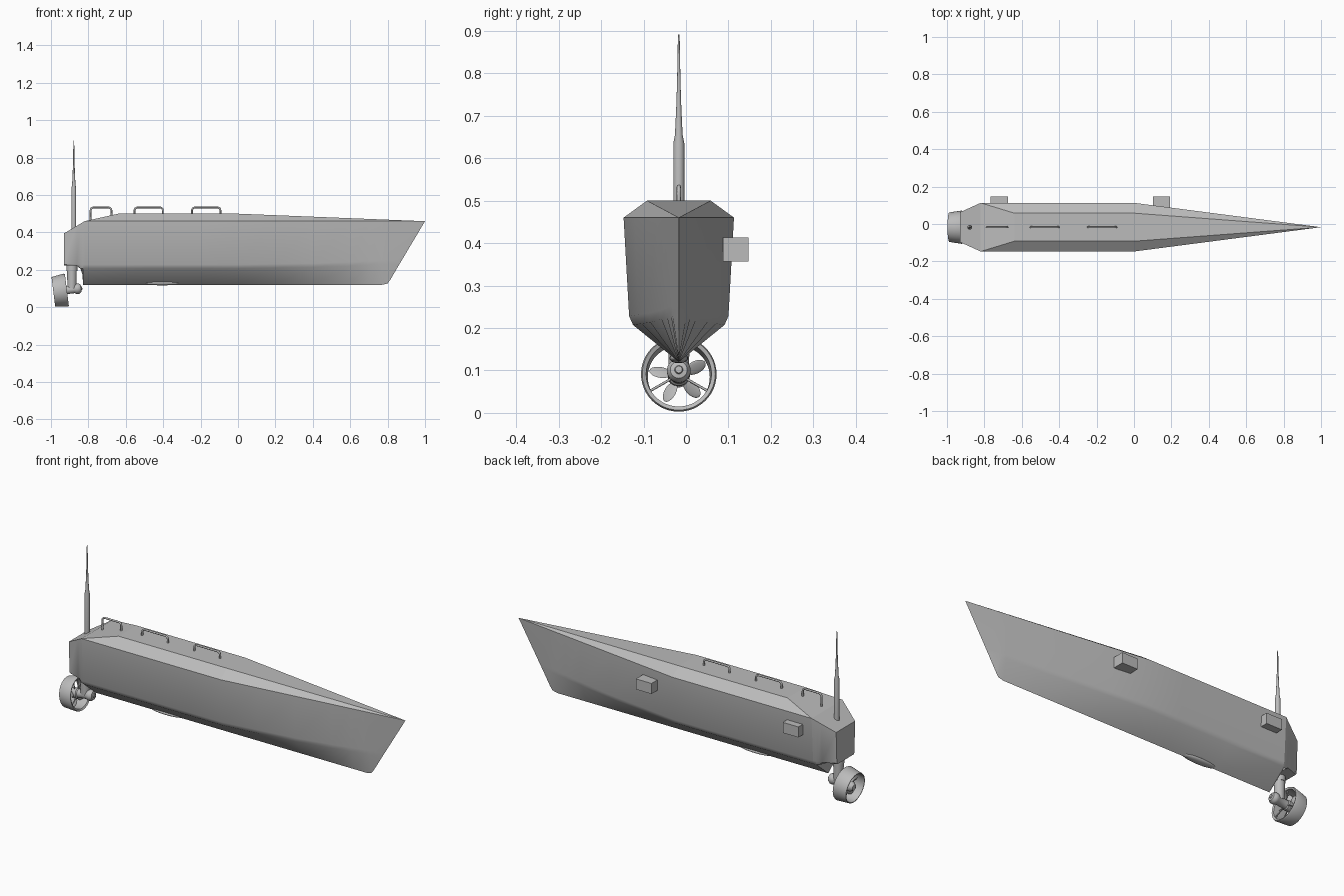
import bpy, bmesh, math
from mathutils import Vector, Matrix

cube = bpy.data.objects.get("Cube")
if cube:
    bpy.data.objects.remove(cube, do_unlink=True)

CY = -0.017  # centreline of the boat

grey = bpy.data.materials.new("hull_grey")
grey.use_nodes = True
grey.diffuse_color = (0.5, 0.5, 0.5, 1)
grey.node_tree.nodes["Principled BSDF"].inputs["Base Color"].default_value = (0.5, 0.5, 0.5, 1)


def finish(name, bm, smooth=None):
    bmesh.ops.remove_doubles(bm, verts=bm.verts, dist=0.0001)
    bmesh.ops.recalc_face_normals(bm, faces=bm.faces)
    mesh = bpy.data.meshes.new(name)
    bm.to_mesh(mesh)
    bm.free()
    mesh.materials.append(grey)
    ob = bpy.data.objects.new(name, mesh)
    bpy.context.collection.objects.link(ob)
    if smooth:
        bpy.ops.object.select_all(action='DESELECT')
        ob.select_set(True)
        bpy.context.view_layer.objects.active = ob
        bpy.ops.object.shade_smooth_by_angle(angle=math.radians(smooth))
    return ob


def lerp(points, x):
    for (x0, v0), (x1, v1) in zip(points, points[1:]):
        if x <= x1:
            return v0 + (v1 - v0) * (x - x0) / (x1 - x0)
    return points[-1][1]


def lathe(name, profile, loc, axis=(0, 0, 1), closed=False, n=32, smooth=35):
    """Revolve (radius, distance) pairs about an axis."""
    q = Vector(axis).to_track_quat('Z', 'Y')
    bm = bmesh.new()
    rings = []
    for r, h in profile:
        rings.append([bm.verts.new(Vector(loc) + q @ Vector(
            (r * math.cos(math.tau * i / n), r * math.sin(math.tau * i / n), h))) for i in range(n)])
    pairs = list(zip(rings, rings[1:]))
    if closed:
        pairs.append((rings[-1], rings[0]))
    for a, b in pairs:
        for i in range(n):
            j = (i + 1) % n
            bm.faces.new((a[i], a[j], b[j], b[i]))
    if not closed:
        bm.faces.new(rings[0])
        bm.faces.new(rings[-1])
    return finish(name, bm, smooth)


# Hull shell: cross-sections lofted from transom to stem
sheer_w = [(-.93, .08), (-.82, .13), (0, .13), (1, 0)]
sheer_z = [(-.93, .395), (-.82, .46), (1, .46)]
chine_w = [(-.93, .074), (-.82, .117), (0, .117), (.4, .073), (.8, .016), (.875, 0)]
chine_z = [(-.93, .228), (0, .228), (.5, .236), (.8, .252)]
keel_z = [(-.93, .222), (-.862, .222), (-.842, .205), (-.832, .175), (-.828, .12), (.77, .12), (.8, .127)]

sections = []
for x in (-.93, -.862, -.842, -.832, -.828, -.82, -.5, -.2, 0, .2, .4, .6, .7, .77, .8):
    w, z, k = lerp(chine_w, x), lerp(chine_z, x), lerp(keel_z, x)
    sections.append([(x, lerp(sheer_w, x), lerp(sheer_z, x)), (x, w, z),
                     (x, w * .92, max(z - .021, k)), (x, 0, k)])
sections.append([(1, 0, .46), (.875, 0, .25), (.86, 0, .225), (.815, 0, .148)])

bm = bmesh.new()
loops = []
for sec in sections:
    full = sec + [(x, -y, z) for x, y, z in reversed(sec[:-1])]
    loops.append([bm.verts.new((x, y + CY, z)) for x, y, z in full])
for a, b in zip(loops, loops[1:]):
    for i in range(len(a) - 1):
        bm.faces.new((a[i], a[i + 1], b[i + 1], b[i]))
bm.faces.new(loops[0])
hull = finish("hull", bm, 32)
for e in hull.data.edges:  # crisp stern quarter corners
    if all(abs(hull.data.vertices[v].co.x + .82) < .001 and hull.data.vertices[v].co.z > .2
           for v in e.vertices):
        e.use_edge_sharp = True

# Deck: flat top, sloping shoulders and stern ramp
bm = bmesh.new()
tip = bm.verts.new((1, CY, .46))
half = [(-.93, .08, .395), (-.82, .13, .46), (0, .13, .46), (-.64, .075, .5), (0, .075, .5)]
P, S = [[bm.verts.new((x, s * y + CY, z)) for x, y, z in half] for s in (1, -1)]
for v in (P, S):
    bm.faces.new((v[1], v[2], v[4], v[3]))
    bm.faces.new((v[2], tip, v[4]))
for a, b in ((0, 1), (1, 3), (3, 4)):
    bm.faces.new((P[a], P[b], S[b], S[a]))
bm.faces.new((P[4], tip, S[4]))
finish("deck", bm)

# Side boxes on the left flank
for name, x in (("side_box_front", .147), ("side_box_rear", -.72)):
    bm = bmesh.new()
    bmesh.ops.create_cube(bm, size=1, matrix=Matrix.Translation((x, .117, .385))
                          @ Matrix.Diagonal((.092, .06, .056, 1)))
    finish(name, bm)

# Deck grab rails with rounded corners
for i, (x0, x1, z0, z1) in enumerate(((-.788, -.677, .46, .485), (-.553, -.402, .49, .49),
                                      (-.246, -.094, .49, .49))):
    path = [(x0, z0)]
    for cx, start in ((x0 + .015, 180), (x1 - .015, 90)):
        for step in range(5):
            t = math.radians(start - step * 22.5)
            path.append((cx + .015 * math.cos(t), .518 + .015 * math.sin(t)))
    path.append((x1, z1))
    curve = bpy.data.curves.new("grab_rail", 'CURVE')
    curve.dimensions = '3D'
    curve.bevel_depth = .005
    curve.bevel_resolution = 2
    curve.use_fill_caps = True
    spline = curve.splines.new('POLY')
    spline.points.add(len(path) - 1)
    for p, (x, z) in zip(spline.points, path):
        p.co = (x, CY, z, 1)
    curve.materials.append(grey)
    bpy.context.collection.objects.link(bpy.data.objects.new(f"grab_rail_{i + 1}", curve))

# Antenna mast
lathe("mast", [(.013, .4), (.013, .635), (.009, .655), (.006, .72), (.004, .78), (.002, .892)],
      (-.878, CY, 0), n=20)

# Sonar blister on the keel
bm = bmesh.new()
bmesh.ops.create_uvsphere(bm, u_segments=32, v_segments=16, radius=1,
                          matrix=Matrix.Translation((-.405, CY, .129)) @ Matrix.Diagonal((.1, .022, .012, 1)))
finish("sonar_blister", bm, 60)

# Drive leg and pod
lathe("drive_leg", [(.029, .195), (.029, .24)], (-.888, CY, 0))
lathe("drive_strut", [(.024, .1), (.026, .2)], (-.888, CY, 0))
AFT = Vector((-1, 0, -.125)).normalized()
FRONT = Vector((-.915, CY, .092))  # centre of the duct's front rim
lathe("drive_pod", [(.008, -.083), (.01, -.078), (.02, -.076), (.028, -.064), (.028, -.05), (.022, -.04),
                    (.022, .01), (.026, .015), (.026, .05), (.016, .066), (.004, .07)], FRONT, AFT)

# Propeller duct
lathe("duct", [(.086, 0), (.089, .006), (.079, .073), (.075, .073), (.073, .06), (.077, .004)],
      FRONT, AFT, closed=True, n=48)

# Propeller blades and duct stays
base = Matrix.Translation(FRONT) @ AFT.to_track_quat('Z', 'Y').to_matrix().to_4x4()
bm = bmesh.new()
for i in range(5):
    bmesh.ops.create_uvsphere(bm, u_segments=20, v_segments=10, radius=1, matrix=base
                              @ Matrix.Translation((0, 0, .032)) @ Matrix.Rotation(math.tau * i / 5 + .17, 4, 'Z')
                              @ Matrix.Translation((.044, 0, 0)) @ Matrix.Rotation(.6, 4, 'X')
                              @ Matrix.Diagonal((.026, .017, .003, 1)))
finish("propeller_blades", bm, 60)

bm = bmesh.new()
for i in range(3):
    bmesh.ops.create_cone(bm, cap_ends=True, segments=8, radius1=.003, radius2=.003, depth=.06,
                          matrix=base @ Matrix.Rotation(math.tau * i / 3 + math.pi / 2, 4, 'Z')
                          @ Matrix.Translation((.05, 0, .012)) @ Matrix.Rotation(math.pi / 2, 4, 'Y'))
finish("duct_stays", bm, 50)
